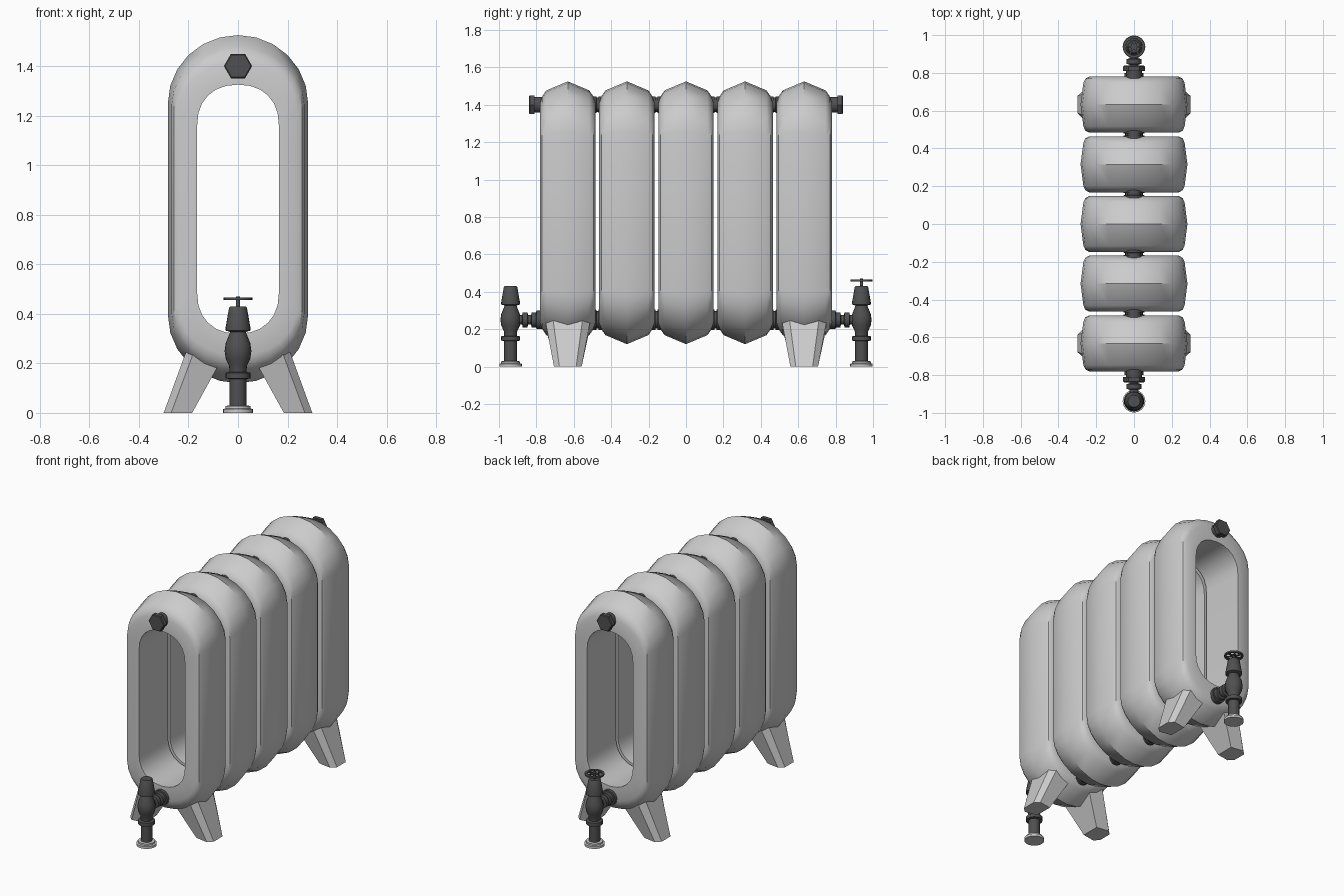
import bpy, bmesh, math
from mathutils import Matrix, Vector

if "Cube" in bpy.data.objects:
    bpy.data.objects.remove(bpy.data.objects["Cube"])

dark = bpy.data.materials.new("dark_metal")
dark.diffuse_color = (0.08, 0.08, 0.08, 1)
dark.use_nodes = True
dark.node_tree.nodes["Principled BSDF"].inputs["Base Color"].default_value = dark.diffuse_color


def finish(name, bm, mat=None, angle=35):
    bmesh.ops.recalc_face_normals(bm, faces=bm.faces)
    me = bpy.data.meshes.new(name)
    bm.to_mesh(me)
    bm.free()
    ob = bpy.data.objects.new(name, me)
    bpy.context.collection.objects.link(ob)
    if mat:
        me.materials.append(mat)
    bpy.ops.object.select_all(action='DESELECT')
    ob.select_set(True)
    bpy.context.view_layer.objects.active = ob
    bpy.ops.object.shade_smooth_by_angle(angle=math.radians(angle))
    return ob


def bridge(bm, a, b):
    n = len(a)
    for i in range(n):
        bm.faces.new((a[i], a[(i + 1) % n], b[(i + 1) % n], b[i]))


def lathe(bm, prof, origin, axis=(0, 0, 1), seg=20):
    """Closed turned solid: prof is (radius, distance along axis)."""
    rot = Vector((0, 0, 1)).rotation_difference(Vector(axis)).to_matrix()
    rings = []
    for r, h in prof:
        rings.append([bm.verts.new(Vector(origin) + rot @ Vector(
            (r * math.cos(2 * math.pi * i / seg), r * math.sin(2 * math.pi * i / seg), h)))
            for i in range(seg)])
    for a, b in zip(rings, rings[1:]):
        bridge(bm, a, b)
    bm.faces.new(rings[0][::-1])
    bm.faces.new(rings[-1])


def stadium(bm, y, w, h, straight, power):
    """Tall rounded loop in the xz plane."""
    pts, n = [], 12
    for s in (1, -1):
        for i in range(n + 1):
            a = math.pi * i / n
            c, d = math.cos(a), math.sin(a)
            x = math.copysign(abs(c) ** (2 / power), c) * w
            z = straight + max(d, 0) ** (2 / power) * (h - straight)
            pts.append((s * x, y, 0.8225 + s * z))
    return [bm.verts.new(p) for p in pts]


# Radiator sections: y offset, half width, half height, straight half, roundness
half = [(0.115, 0.268, 0.654, 0.42, 2), (0.137, 0.258, 0.622, 0.41, 2),
        (0.148, 0.238, 0.592, 0.395, 2.05), (0.148, 0.165, 0.5025, 0.3375, 2.25)]
loops = [(0, 0.283, 0.7025, 0.4275, 2)] + half + [(-p[0],) + p[1:] for p in half[::-1]]
pitch = 0.316
bm = bmesh.new()
rings = [stadium(bm, *l) for l in loops]
for a, b in zip(rings, rings[1:] + rings[:1]):
    bridge(bm, a, b)
first = finish("section_1", bm)
first.location.y = -2 * pitch
for i in range(1, 5):
    ob = first.copy()
    ob.name = f"section_{i + 1}"
    ob.location.y = (i - 2) * pitch
    bpy.context.collection.objects.link(ob)

# Splayed faceted legs under the end sections
foot = [(0.30, 0.045, 0), (0.27, 0.074, 0), (0.185, 0.06, 0)]
top = [(0.205, 0.08, 0.26), (0.175, 0.122, 0.255), (0.08, 0.115, 0.19)]
for sy, end in ((-1, "front"), (1, "back")):
    for sx, side in ((-1, "left"), (1, "right")):
        bm = bmesh.new()
        lo, hi = [[bm.verts.new((sx * x, sy * 2 * pitch + y, z)) for x, y, z in
                   pts + [(p[0], -p[1], p[2]) for p in pts[::-1]]] for pts in (foot, top)]
        bridge(bm, lo, hi)
        bm.faces.new(lo)
        bm.faces.new(hi)
        finish(f"{end}_{side}_leg", bm, angle=20)

# Nipples joining neighbouring sections
for i in range(4):
    y = (i - 1.5) * pitch
    for z, r, n in ((1.4, 0.045, "upper"), (0.25, 0.055, "lower")):
        bm = bmesh.new()
        lathe(bm, [(r, -0.03), (r, -0.006), (r * 0.85, -0.005), (r * 0.85, 0.005),
                   (r, 0.006), (r, 0.03)], (0, y, z), (0, 1, 0))
        finish(f"{n}_nipple_{i + 1}", bm, dark)

# Turned profiles of the valves
base = [(0.06, 0), (0.06, 0.015), (0.05, 0.018), (0.05, 0.028), (0.034, 0.03)]
body = [(0.034, 0.025), (0.034, 0.137), (0.05, 0.139), (0.05, 0.162), (0.034, 0.165),
        (0.036, 0.19), (0.05, 0.22), (0.054, 0.25), (0.05, 0.28), (0.036, 0.315),
        (0.032, 0.327), (0.05, 0.332), (0.05, 0.345), (0.036, 0.425), (0.032, 0.43)]
union = [(0.05, 0.0), (0.05, 0.03), (0.04, 0.031), (0.04, 0.056), (0.025, 0.058),
         (0.025, 0.075), (0.04, 0.077), (0.04, 0.103), (0.025, 0.106), (0.025, 0.17)]
for s, end in ((-1, "front"), (1, "back")):
    # Hexagonal end plug
    bm = bmesh.new()
    lathe(bm, [(0.042, 0.76), (0.042, 0.812)], (0, 0, 1.4), (0, s, 0))
    lathe(bm, [(0.057, 0.81), (0.057, 0.835), (0.052, 0.84)], (0, 0, 1.4), (0, s, 0), 6)
    finish(f"{end}_plug", bm, dark)
    # Valve, its union and floor flange
    bm = bmesh.new()
    lathe(bm, body, (0, s * 0.938, 0))
    lathe(bm, union, (0, s * 0.77, 0.25), (0, s, 0))
    finish(f"{end}_valve", bm, dark)
    bm = bmesh.new()
    lathe(bm, base, (0, s * 0.938, 0), seg=24)
    finish(f"{end}_floor_flange", bm)

# Handwheel on the back valve
bm = bmesh.new()
c = Vector((0, 0.938, 0.46))
lathe(bm, [(0.009, -0.035), (0.009, 0.01)], c, seg=12)
lathe(bm, [(0.017, -0.005), (0.017, 0.005)], c, seg=12)
for k in range(6):
    m = Matrix.Translation(c) @ Matrix.Rotation(math.pi * k / 3, 4, 'Z') \
        @ Matrix.Translation((0.03, 0, 0)) @ Matrix.Diagonal((0.04, 0.009, 0.007, 1))
    bmesh.ops.create_cube(bm, size=1, matrix=m)
rim = [[bm.verts.new(c + Vector((r * math.cos(math.pi * i / 12), r * math.sin(math.pi * i / 12), z)))
        for i in range(24)] for r, z in ((0.058, -0.005), (0.058, 0.005), (0.044, 0.005), (0.044, -0.005))]
for a, b in zip(rim, rim[1:] + rim[:1]):
    bridge(bm, a, b)
finish("handwheel", bm, dark)
